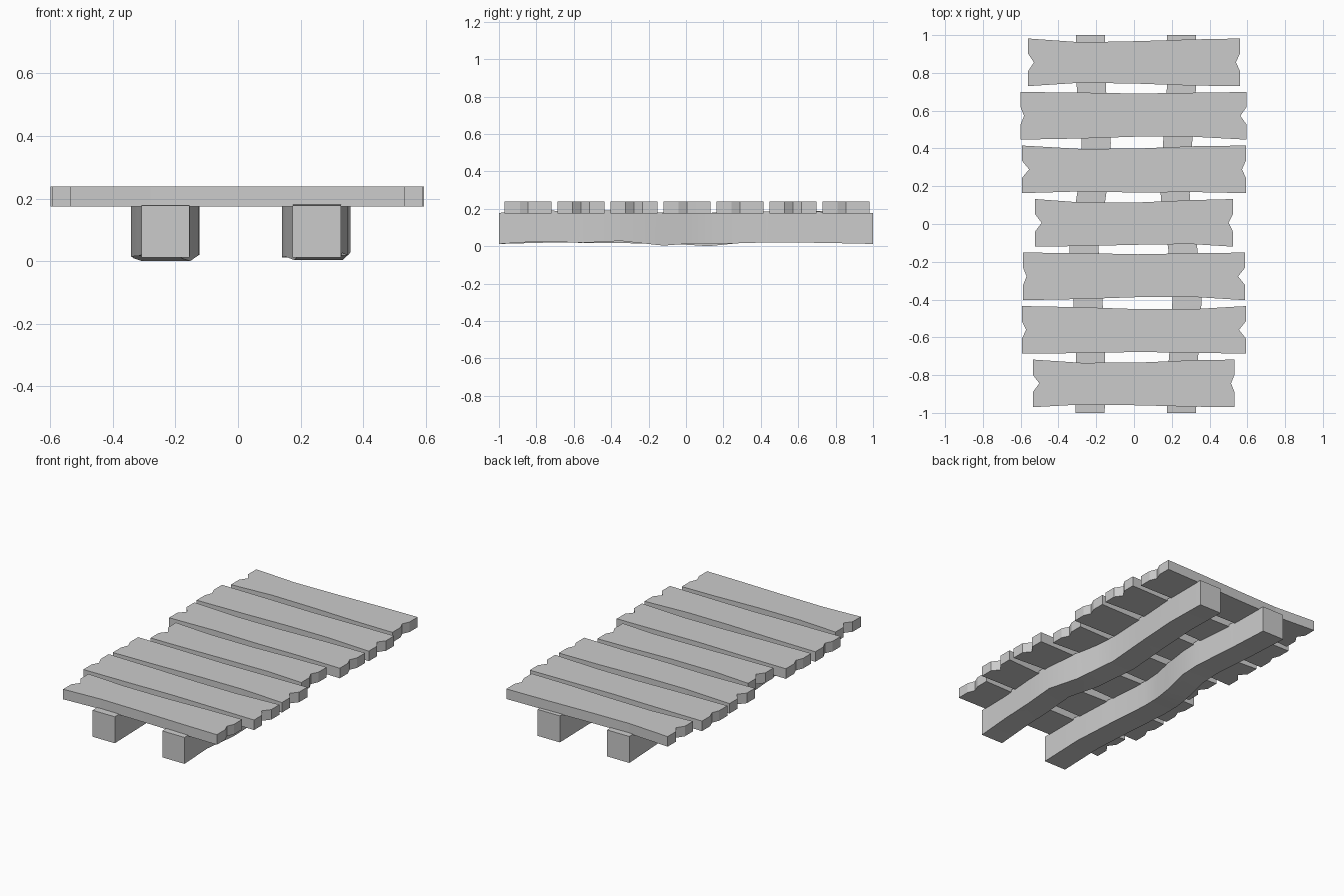
import bpy, bmesh

if "Cube" in bpy.data.objects:
    bpy.data.objects.remove(bpy.data.objects["Cube"])

def make_object(name, bm):
    bmesh.ops.recalc_face_normals(bm, faces=bm.faces[:])
    mesh = bpy.data.meshes.new(name)
    bm.to_mesh(mesh)
    bm.free()
    obj = bpy.data.objects.new(name, mesh)
    bpy.context.collection.objects.link(obj)
    return obj

def plank(name, yc, xl, xr, nl, nr, back, front, z0=0.175, z1=0.238):
    """Extruded outline: notched ends, long edges worn inwards by small dips."""
    h, n = 0.126, 0.045
    xs = (-0.28, 0.02, 0.3)
    pts = [(xl, yc - h)]
    pts += [(x, yc - h + d) for x, d in zip(xs, front)]
    pts += [(xr, yc - h), (xr, yc - n), (xr - nr, yc), (xr, yc + n), (xr, yc + h)]
    pts += [(x, yc + h - d) for x, d in zip(xs[::-1], back[::-1])]
    pts += [(xl, yc + h), (xl, yc + n), (xl + nl, yc), (xl, yc - n)]
    bm = bmesh.new()
    face = bm.faces.new([bm.verts.new((x, y, z0)) for x, y in pts])
    ext = bmesh.ops.extrude_face_region(bm, geom=[face])
    top = [v for v in ext["geom"] if isinstance(v, bmesh.types.BMVert)]
    bmesh.ops.translate(bm, verts=top, vec=(0, 0, z1 - z0))
    return make_object(name, bm)

def beam(name, path, half=0.077):
    """Square section lofted along a wandering path of (y, x centre, z bottom)."""
    bm = bmesh.new()
    rings = []
    for y, x, z in path:
        top = max(z + 0.166, 0.178)
        rings.append([bm.verts.new(p) for p in (
            (x - half, y, z), (x + half, y, z), (x + half, y, top), (x - half, y, top))])
    for a, b in zip(rings, rings[1:]):
        for i in range(4):
            j = (i + 1) % 4
            bm.faces.new((a[i], a[j], b[j], b[i]))
    bm.faces.new(rings[0])
    bm.faces.new(rings[-1])
    obj = make_object(name, bm)
    bpy.ops.object.select_all(action='DESELECT')
    obj.select_set(True)
    bpy.context.view_layer.objects.active = obj
    bpy.ops.object.shade_smooth_by_angle()
    return obj

# Deck planks, back to front: left x, right x, notch depths, back and front edge dips
planks = [
    (-0.56, 0.56, 0.03, 0.02, (0.02, 0.014, 0.005), (0.018, 0.013, 0.003)),
    (-0.60, 0.595, 0.018, 0.032, (0.003, 0.008, 0.004), (0.006, 0.016, 0.016)),
    (-0.593, 0.592, 0.038, 0.02, (0.018, 0.016, 0.004), (0.009, 0.003, 0.006)),
    (-0.523, 0.523, 0.034, 0.022, (0.018, 0.018, 0.006), (0.003, 0.010, 0.014)),
    (-0.587, 0.587, 0.018, 0.036, (0.003, 0.009, 0.004), (0.006, 0.016, 0.018)),
    (-0.593, 0.592, 0.022, 0.036, (0.006, 0.016, 0.017), (0.003, 0.009, 0.005)),
    (-0.535, 0.532, 0.034, 0.018, (0.017, 0.016, 0.004), (0.014, 0.010, 0.003)),
]
for i, spec in enumerate(planks):
    plank(f"deck_plank_{i + 1}", 0.856 - 0.2833 * i, *spec)

# Wavy support beams running front to back
beam("left_beam", [
    (-1, -0.232, 0.012), (-0.7, -0.23, 0.02), (-0.42, -0.243, 0.016), (-0.13, -0.265, 0.015),
    (0.0, -0.255, 0.008), (0.12, -0.23, 0.0), (0.3, -0.204, 0.018), (0.43, -0.2, 0.02),
    (0.72, -0.226, 0.022), (1, -0.23, 0.012)])
beam("right_beam", [
    (-1, 0.252, 0.012), (-0.78, 0.256, 0.026), (-0.55, 0.275, 0.018), (-0.35, 0.282, 0.028),
    (-0.12, 0.257, 0.003), (0.02, 0.23, 0.014), (0.16, 0.218, 0.012), (0.43, 0.231, 0.02),
    (0.72, 0.251, 0.018), (1, 0.252, 0.012)])
